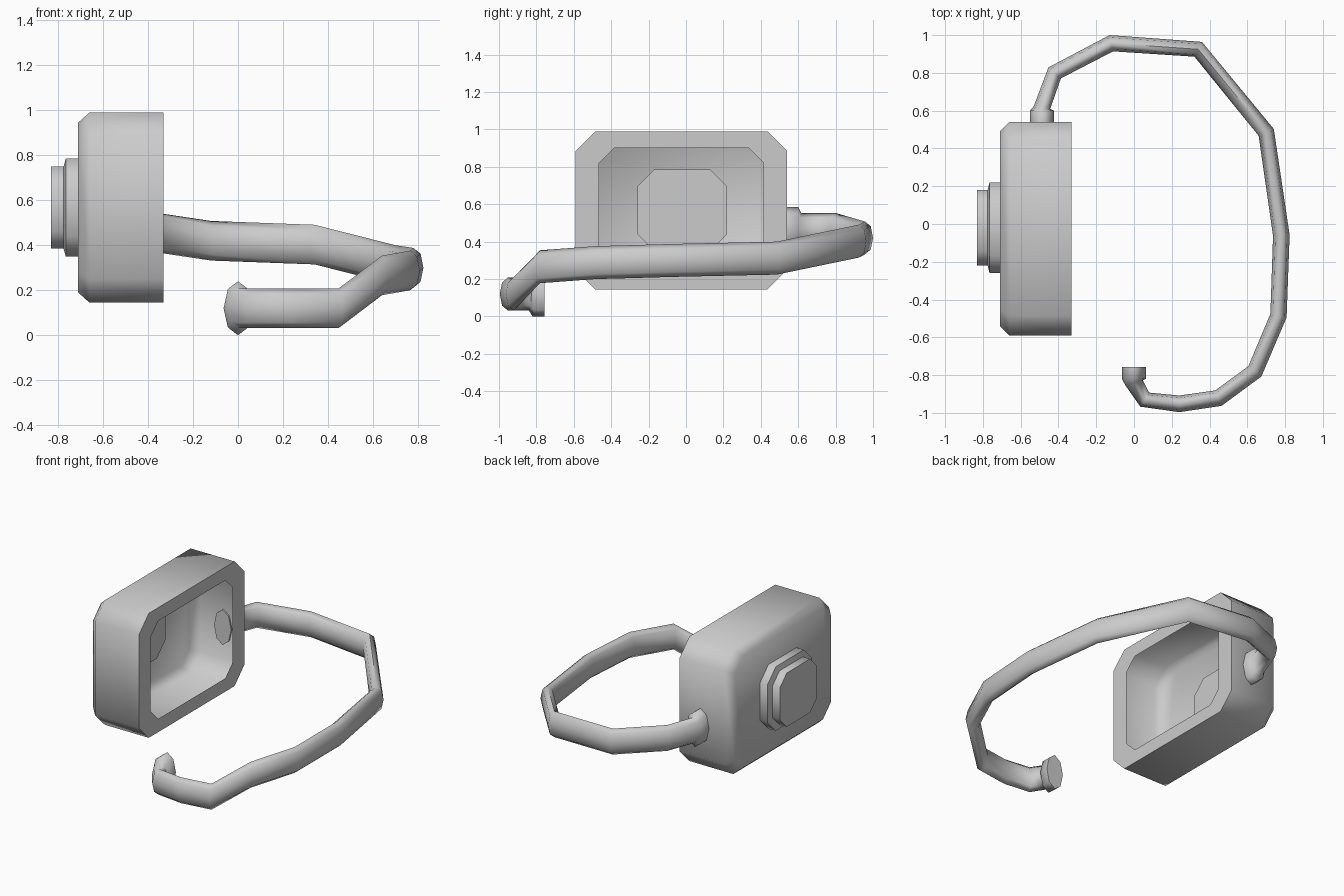
import bpy, bmesh, math
from mathutils import Vector

if "Cube" in bpy.data.objects:
    bpy.data.objects.remove(bpy.data.objects["Cube"])


def loft(name, rings, cap_start, cap_end, angle):
    """Skin a list of equal-length point rings into one smooth-shaded mesh."""
    bm = bmesh.new()
    loops = [[bm.verts.new(p) for p in ring] for ring in rings]
    n = len(loops[0])
    for a, b in zip(loops, loops[1:]):
        for i in range(n):
            j = (i + 1) % n
            bm.faces.new((a[i], a[j], b[j], b[i]))
    if cap_start:
        bm.faces.new(loops[0])
    if cap_end:
        bm.faces.new(loops[-1])
    bmesh.ops.recalc_face_normals(bm, faces=bm.faces[:])
    mesh = bpy.data.meshes.new(name)
    bm.to_mesh(mesh)
    bm.free()
    ob = bpy.data.objects.new(name, mesh)
    bpy.context.collection.objects.link(ob)
    bpy.ops.object.select_all(action='DESELECT')
    ob.select_set(True)
    bpy.context.view_layer.objects.active = ob
    bpy.ops.object.shade_smooth_by_angle(angle=math.radians(angle))
    return ob


def octagon(x, y0, y1, z0, z1, c):
    """Rectangle with cut corners in the plane at x."""
    return [(x, y0 + c, z0), (x, y1 - c, z0), (x, y1, z0 + c), (x, y1, z1 - c),
            (x, y1 - c, z1), (x, y0 + c, z1), (x, y0, z1 - c), (x, y0, z0 + c)]


# thin open housing with an inward lip around the mouth
loft("housing", [
    octagon(-0.71, -0.54, 0.49, 0.19, 0.945, 0.085),
    octagon(-0.66, -0.59, 0.54, 0.145, 0.99, 0.105),
    octagon(-0.33, -0.59, 0.54, 0.145, 0.99, 0.105),
    octagon(-0.33, -0.465, 0.415, 0.235, 0.90, 0.08),
], True, False, 60)

# stepped boss on the back of the housing
loft("back_boss", [
    octagon(-0.70, -0.26, 0.22, 0.35, 0.785, 0.09),
    octagon(-0.765, -0.26, 0.22, 0.35, 0.785, 0.09),
    octagon(-0.775, -0.22, 0.18, 0.385, 0.75, 0.075),
    octagon(-0.83, -0.22, 0.18, 0.385, 0.75, 0.075),
], True, True, 60)

# oval strap with a wider collar at each end: x, y, z, half width, half height
W, H = 0.044, 0.088
CW, CH = 0.064, 0.12
path = [
    (-0.487, 0.53, 0.465, CW, CH), (-0.487, 0.60, 0.465, CW, CH),
    (-0.487, 0.617, 0.465, W, H), (-0.42, 0.80, 0.465, W, H),
    (-0.12, 0.957, 0.42, W, H), (0.34, 0.925, 0.403, W, H),
    (0.70, 0.485, 0.312, W, H), (0.78, -0.06, 0.30, W, H),
    (0.765, -0.485, 0.288, W, H), (0.64, -0.78, 0.266, W, H),
    (0.447, -0.922, 0.12, W, H), (0.24, -0.952, 0.12, W, H),
    (0.057, -0.93, 0.12, W, H), (0.0, -0.84, 0.12, 0.048, H),
    (0.0, -0.82, 0.12, CW, CH), (0.0, -0.757, 0.12, CW, CH),
]
rings = []
for i, (x, y, z, w, h) in enumerate(path):
    here = Vector((x, y))
    prev = Vector(path[max(i - 1, 0)][:2])
    nxt = Vector(path[min(i + 1, len(path) - 1)][:2])
    d = (here - prev).normalized() + (nxt - here).normalized()
    if w == CW:                      # collars stay square to the y axis
        d = Vector((0, 1 if i > 5 else -1)) * (1 if i > 5 else -1)
    side = Vector((-d.y, d.x)).normalized()
    rings.append([(x + side.x * w * math.cos(a), y + side.y * w * math.cos(a),
                   z + h * math.sin(a))
                  for a in (k * math.pi / 4 for k in range(8))])
loft("strap", rings, True, True, 82)
